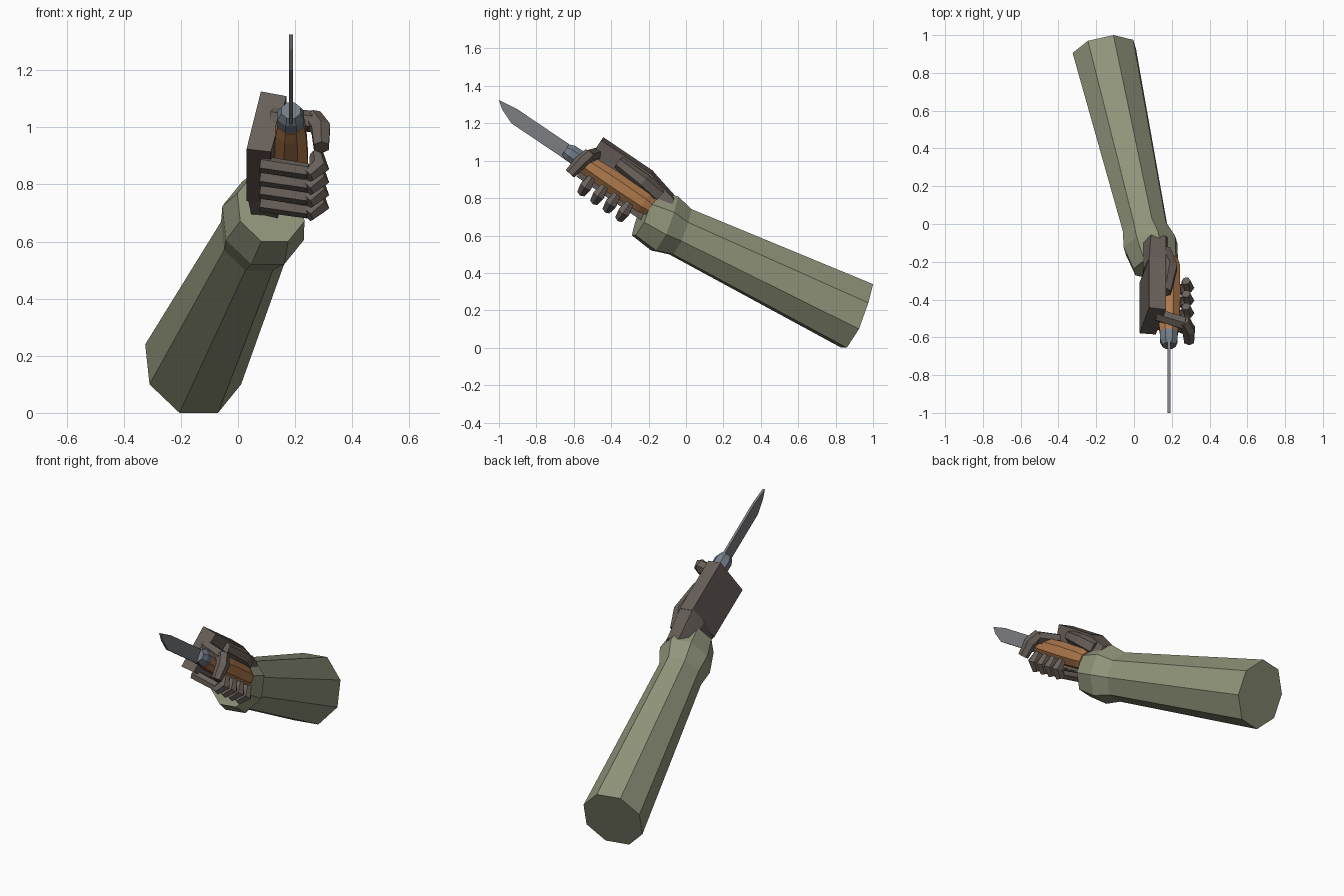
import bpy, bmesh, math
from mathutils import Vector as V

if "Cube" in bpy.data.objects:
    bpy.data.objects.remove(bpy.data.objects["Cube"])

F = V((0, -0.83, 0.56))          # direction of the knife
U = V((0, 0.56, 0.83))           # away from the knuckles
X = V((1, 0, 0))


def loc(x, f, u):
    """Point in the hand's own frame (side, forward, up)."""
    return X * x + F * f + U * u


def material(name, r, g, b):
    m = bpy.data.materials.new(name)
    m.diffuse_color = (r, g, b, 1)
    m.use_nodes = True
    m.node_tree.nodes["Principled BSDF"].inputs["Base Color"].default_value = m.diffuse_color
    return m


OLIVE = material("olive_cloth", 0.28, 0.30, 0.195)
GLOVE = material("dark_glove", 0.14, 0.115, 0.10)
WOOD = material("wood", 0.43, 0.19, 0.07)
STEEL = material("steel", 0.20, 0.205, 0.22)
GUARD = material("guard_steel", 0.17, 0.20, 0.24)


def loft(name, rings, mat):
    """Skin a list of equal-sized point rings and cap both ends."""
    bm = bmesh.new()
    vs = [[bm.verts.new(p) for p in r] for r in rings]
    n = len(vs[0])
    for a, b in zip(vs, vs[1:]):
        for i in range(n):
            j = (i + 1) % n
            bm.faces.new((a[i], a[j], b[j], b[i]))
    bm.faces.new(vs[0][::-1])
    bm.faces.new(vs[-1])
    bmesh.ops.recalc_face_normals(bm, faces=bm.faces)
    me = bpy.data.meshes.new(name)
    bm.to_mesh(me)
    bm.free()
    me.materials.append(mat)
    ob = bpy.data.objects.new(name, me)
    bpy.context.collection.objects.link(ob)
    return ob


def limb(name, pts, radii, mat, side, n=6):
    """Faceted tube with mitred bends; side is the section's reference axis."""
    rings = []
    for i, p in enumerate(pts):
        t = (pts[min(i + 1, len(pts) - 1)] - pts[max(i - 1, 0)]).normalized()
        a = (side - t * side.dot(t)).normalized()
        b = t.cross(a)
        rings.append([p + radii[i] * (a * math.cos(k) + b * math.sin(k))
                      for k in [(j + 0.5) * math.tau / n for j in range(n)]])
    return loft(name, rings, mat)


# sleeve: one eight-sided section scaled along the forearm, with a wrist cuff
half = [V((-0.168, -0.01, 0.07)), V((-0.153, -0.06, -0.07)),
        V((-0.048, -0.085, -0.17)), V((0.087, -0.055, -0.17))]
octagon = half + [-h for h in half]
stations = [((-0.157, 0.915, 0.17), 1.0), ((0.06, -0.03, 0.62), 0.71),
            ((0.088, -0.115, 0.665), 0.85), ((0.115, -0.23, 0.72), 0.70)]
loft("sleeve", [[V(c) + h * s for h in octagon] for c, s in stations], OLIVE)

# wrist between cuff and palm
loft("wrist", [[loc(x, f + (u - 0.5) * t, u) for x, u in sec] for f, t, sec in [
    (0.46, 0.3, [(0.04, 0.60), (0.09, 0.64), (0.17, 0.62), (0.20, 0.55), (0.18, 0.43), (0.07, 0.42)]),
    (0.68, 0.0, [(0.05, 0.57), (0.08, 0.685), (0.17, 0.665), (0.17, 0.58), (0.11, 0.43), (0.035, 0.44)])]],
    GLOVE)

# palm: slanted slab on the outer side of the handle
loft("palm", [[loc(x, f, u) for x, u in
               [(0.08, 0.685), (0.17, 0.665), (0.115, 0.43), (0.03, 0.442)]]
              for f in (0.67, 0.995)], GLOVE)

# four fingers curling under the handle
for i, f in enumerate((0.925, 0.842, 0.762, 0.68)):
    limb(f"finger_{i + 1}", [loc(0.08, f, 0.425), loc(0.245, f, 0.395)],
         (0.030, 0.028), GLOVE, U, 6)
    limb(f"fingertip_{i + 1}", [loc(0.245, f, 0.375), loc(0.285, f, 0.415), loc(0.275, f, 0.47)],
         (0.026, 0.036, 0.024), GLOVE, F, 6)

# thumb over the top of the handle
limb("thumb_base", [V((0.15, -0.15, 0.82)), V((0.19, -0.23, 0.89)), V((0.165, -0.36, 0.99))],
     (0.05, 0.045, 0.035), GLOVE, X, 6)
limb("thumb", [V((0.12, -0.48, 1.035)), V((0.265, -0.525, 1.02))],
     (0.035, 0.038), GLOVE, U, 6)
limb("thumb_tip", [V((0.262, -0.515, 1.035)), V((0.29, -0.56, 0.995)), V((0.292, -0.62, 0.93))],
     (0.034, 0.038, 0.030), GLOVE, X, 6)

# knife handle, guard and blade
K = 0.185
limb("handle", [loc(K, f, 0.515) for f in (0.575, 0.62, 0.82, 1.0, 1.05)],
     (0.05, 0.062, 0.066, 0.058, 0.05), WOOD, X, 8)
limb("guard", [loc(K, f, 0.517) for f in (1.045, 1.095, 1.125)],
     (0.05, 0.05, 0.036), GUARD, X, 8)
outline = [(1.08, 0.472), (1.444, 0.472), (1.525, 0.505), (1.569, 0.538), (1.458, 0.552), (1.08, 0.552)]
loft("blade", [[loc(K + s * 0.007, f, u) for f, u in outline] for s in (-1, 1)], STEEL)
